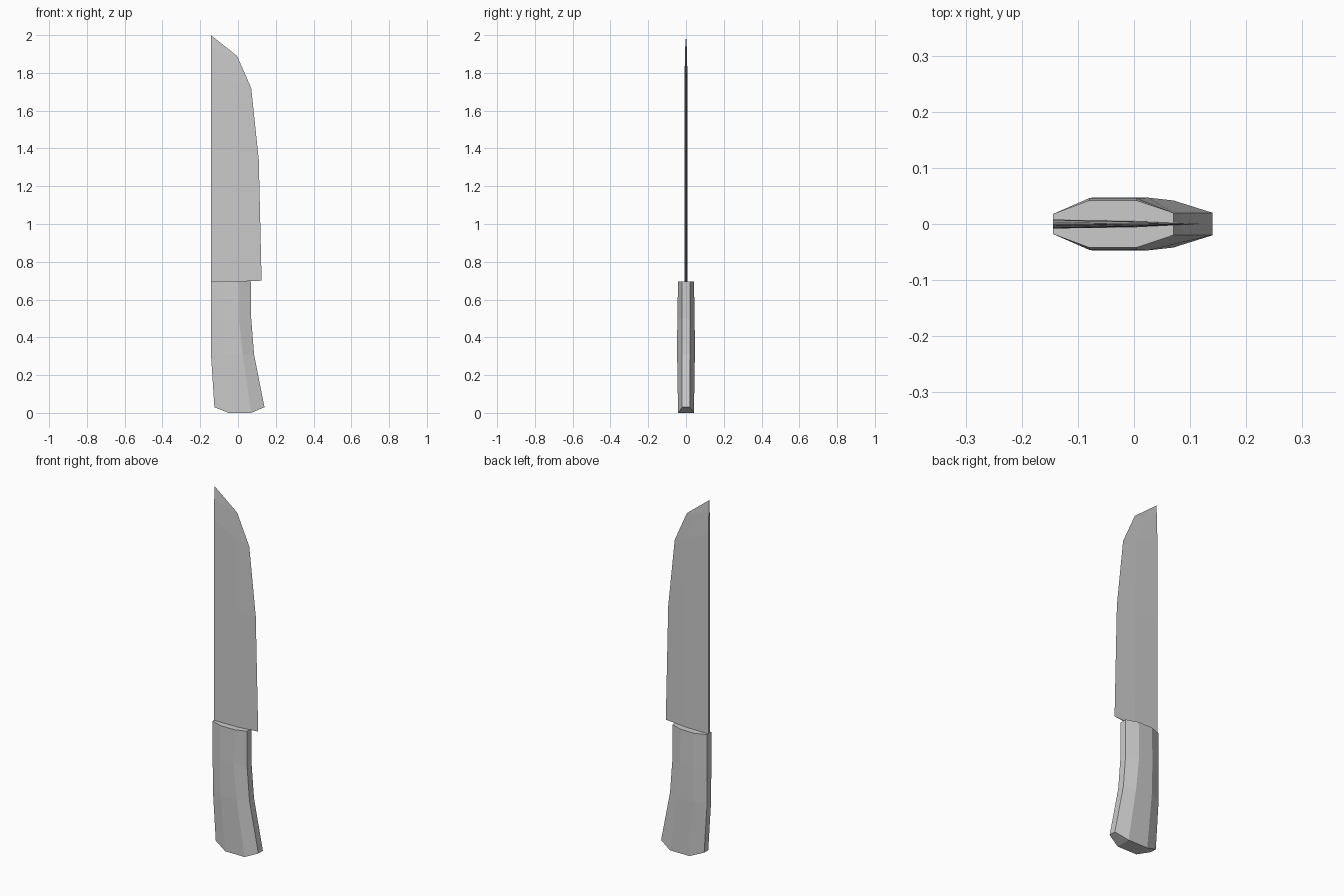
import bpy, bmesh

cube = bpy.data.objects.get("Cube")
if cube:
    bpy.data.objects.remove(cube)

grey = bpy.data.materials.new("light_grey")
grey.use_nodes = True
COLOUR = (0.6, 0.6, 0.6, 1)
grey.diffuse_color = COLOUR
grey.node_tree.nodes["Principled BSDF"].inputs["Base Color"].default_value = COLOUR


def loft(name, rings, end_quads):
    """Skin closed rings of equal length, cap both ends, flat shaded."""
    bm = bmesh.new()
    rows = [[bm.verts.new(p) for p in ring] for ring in rings]
    n = len(rows[0])
    for a, b in zip(rows, rows[1:]):
        for i in range(n):
            j = (i + 1) % n
            bm.faces.new((a[i], a[j], b[j], b[i]))
    for row in (rows[0], rows[-1]):
        for quad in end_quads:
            bm.faces.new([row[i] for i in quad])
    bmesh.ops.remove_doubles(bm, verts=bm.verts, dist=0.0005)
    bmesh.ops.recalc_face_normals(bm, faces=bm.faces)
    mesh = bpy.data.meshes.new(name)
    bm.to_mesh(mesh)
    bm.free()
    mesh.materials.append(grey)
    obj = bpy.data.objects.new(name, mesh)
    bpy.context.collection.objects.link(obj)
    return obj


def handle_ring(back, mid_back, mid_front, front, half, z_end, z_mid):
    """Eight-sided section with narrow ends and a wide middle."""
    side = [(back, 0.018, z_end), (mid_back, half, z_mid),
            (mid_front, half, z_mid), (front, 0.02, z_end)]
    return side + [(x, -y, z) for x, y, z in reversed(side)]


# Handle, curving forward to a bevelled butt
handle = loft("handle", [
    handle_ring(-0.125, -0.05, 0.07, 0.14, 0.042, 0.03, 0.0),
    handle_ring(-0.143, -0.075, 0.025, 0.085, 0.047, 0.31, 0.31),
    handle_ring(-0.144, -0.08, 0.005, 0.07, 0.046, 0.50, 0.50),
    handle_ring(-0.144, -0.08, 0.005, 0.07, 0.042, 0.695, 0.695),
], [(0, 1, 6, 7), (1, 2, 5, 6), (2, 3, 4, 5)])


def blade_ring(spine_z, spine_half, mid, mid_half, edge):
    """Thick spine, ridge in the middle, sharp edge."""
    sx = -0.144
    return [(sx, spine_half, spine_z), (mid[0], mid_half, mid[1]), (edge[0], 0, edge[1]),
            (mid[0], -mid_half, mid[1]), (sx, -spine_half, spine_z)]


# Blade, tapering from heel to a pointed tip
tip = (-0.144, 2.0)
blade = loft("blade", [
    blade_ring(0.69, 0.008, (0.0, 0.695), 0.006, (0.125, 0.70)),
    blade_ring(1.34, 0.008, (0.0, 1.34), 0.005, (0.11, 1.34)),
    blade_ring(1.82, 0.007, (-0.01, 1.74), 0.004, (0.07, 1.72)),
    blade_ring(1.94, 0.004, (-0.07, 1.90), 0.002, (-0.005, 1.89)),
], [(0, 1, 3, 4), (1, 2, 3)])

# Close the blade end up to its point
bm = bmesh.new()
bm.from_mesh(blade.data)
bm.verts.ensure_lookup_table()
last = list(bm.verts)[-5:]
bmesh.ops.delete(bm, geom=[f for f in bm.faces if all(v in last for v in f.verts)],
                 context='FACES_ONLY')
point = bm.verts.new((tip[0], 0, tip[1]))
for i in range(5):
    bm.faces.new((last[i], last[(i + 1) % 5], point))
bmesh.ops.recalc_face_normals(bm, faces=bm.faces)
bm.to_mesh(blade.data)
bm.free()
